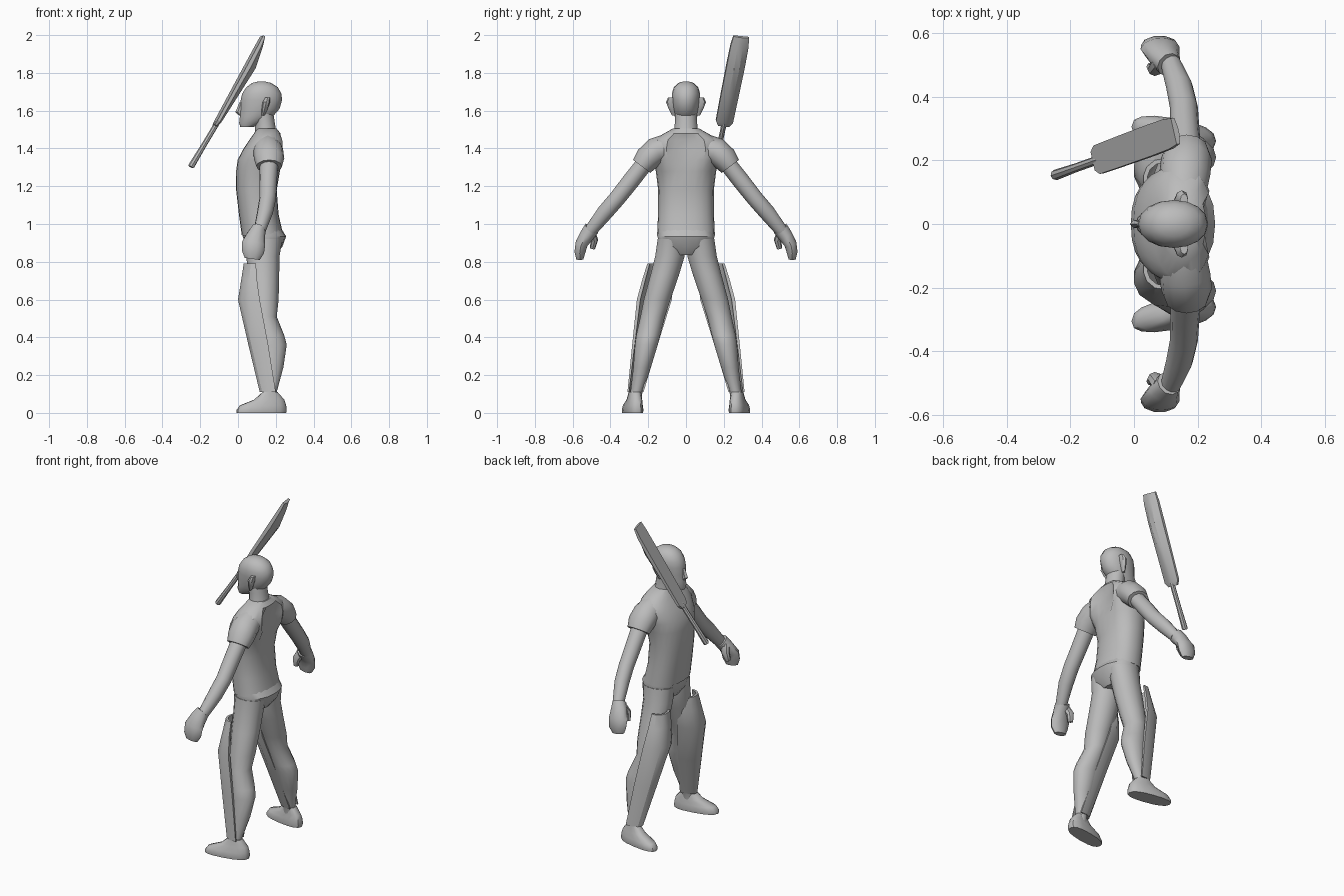
import bpy, bmesh, math
from mathutils import Vector

mat = bpy.data.materials.new("plain_grey")
mat.diffuse_color = (0.5, 0.5, 0.5, 1)


def loft(name, rings, angle=40, closed=True):
    """Skin a list of point rings and cap both ends."""
    bm = bmesh.new()
    vs = [[bm.verts.new(p) for p in r] for r in rings]
    n = len(vs[0])
    for a, b in zip(vs, vs[1:]):
        for i in range(n if closed else n - 1):
            j = (i + 1) % n
            bm.faces.new((a[i], a[j], b[j], b[i]))
    if closed:
        bm.faces.new(vs[0])
        bm.faces.new(vs[-1])
    bmesh.ops.recalc_face_normals(bm, faces=bm.faces)
    me = bpy.data.meshes.new(name)
    bm.to_mesh(me)
    bm.free()
    me.materials.append(mat)
    me.shade_smooth()
    me.set_sharp_from_angle(angle=math.radians(angle))
    ob = bpy.data.objects.new(name, me)
    bpy.context.collection.objects.link(ob)
    return ob


def oval(x0, x1, y0, y1, z, n=14, power=2.0, slope=0.0, s=1):
    """Level ring between x0..x1 and y0..y1; slope turns it outward to the front."""
    pts = []
    for i in range(n):
        a = 2 * math.pi * i / n
        c, d = math.cos(a), math.sin(a)
        e = 2 / power
        x = (x0 + x1) / 2 + (x1 - x0) / 2 * math.copysign(abs(c) ** e, c)
        y = (y0 + y1) / 2 + (y1 - y0) / 2 * math.copysign(abs(d) ** e, d)
        pts.append(Vector((x, s * (y + slope * (0.2 - x)), z)))
    return pts


def tube(name, path, s=1, n=12):
    """Limb along a path of (x, y, z, radius in x, radius across)."""
    pos = [Vector((p[0], s * p[1], p[2])) for p in path]
    rings = []
    for i, p in enumerate(path):
        t = (pos[min(i + 1, len(pos) - 1)] - pos[max(i - 1, 0)]).normalized()
        u = Vector((1, 0, 0))
        u = (u - t * u.dot(t)).normalized()
        v = t.cross(u)
        rings.append([pos[i] + u * p[3] * math.cos(a) + v * p[4] * math.sin(a)
                      for a in (2 * math.pi * k / n for k in range(n))])
    return loft(name, rings)


# Shirt body: front x, back x, half width, height; hollow between shoulder blades
rings = []
for x0, x1, w, z in [(.02, .24, .153, .94), (.005, .215, .148, 1.05), (-.01, .205, .147, 1.18),
                     (-.01, .222, .16, 1.28), (-.002, .248, .175, 1.34), (.03, .25, .19, 1.40),
                     (.06, .245, .175, 1.445), (.085, .225, .115, 1.48), (.10, .205, .07, 1.505)]:
    r = oval(x0, x1, -w, w, z, n=24, power=2.3)
    for p in r:
        if 1.32 < z < 1.46 and p.x > .16 and abs(p.y) < .07:
            p.x -= .03
    rings.append(r)
loft("shirt", rings)

# Hips
loft("hips", [oval(x0, x1, -w, w, z, 18, 2.3) for x0, x1, w, z in
              [(.03, .22, .14, .99), (.025, .255, .153, .935), (.04, .235, .14, .88),
               (.07, .20, .07, .835)]])

# Neck, head and nose
tube("neck", [(.15, 0, 1.46, .06, .07), (.145, 0, 1.50, .055, .062),
              (.14, 0, 1.55, .052, .058), (.13, 0, 1.60, .055, .058)])
loft("head", [oval(x0, x1, -w, w, z, 16, 2.1) for x0, x1, w, z in
              [(.012, .08, .03, 1.513), (.006, .13, .046, 1.535), (.01, .185, .06, 1.57),
               (.012, .22, .069, 1.61), (.014, .233, .075, 1.655), (.022, .23, .075, 1.69),
               (.045, .21, .064, 1.725), (.075, .175, .04, 1.747), (.11, .14, .012, 1.755)]])
loft("nose", [oval(x0, .04, -w, w, z, 6) for x0, w, z in
              [(.005, .012, 1.575), (-.014, .014, 1.592), (.008, .007, 1.645)]])

for s, side in ((1, "left"), (-1, "right")):
    # Ear
    loft(side + "_ear", [oval(x0, x1, .055, y1, z, 8, s=s) for x0, x1, y1, z in
                         [(.125, .14, .075, 1.575), (.125, .155, .09, 1.605),
                          (.13, .17, .106, 1.645), (.145, .17, .095, 1.67)]])
    # Sleeve and arm
    tube(side + "_sleeve", [(.155, .09, 1.41, .07, .07), (.16, .16, 1.385, .08, .073),
                            (.165, .205, 1.345, .08, .068), (.165, .235, 1.305, .068, .057)], s)
    tube(side + "_arm", [(.165, .20, 1.345, .05, .045), (.16, .29, 1.23, .046, .046),
                         (.157, .365, 1.135, .044, .044), (.143, .43, 1.06, .042, .043),
                         (.115, .505, .965, .032, .034)], s)
    # Hand and thumb
    tube(side + "_hand", [(.11, .50, .975, .038, .043), (.095, .525, .94, .05, .04),
                          (.082, .553, .895, .062, .034), (.08, .562, .85, .058, .03),
                          (.075, .562, .815, .04, .02)], s, 10)
    tube(side + "_thumb", [(.085, .505, .955, .03, .025), (.065, .485, .915, .024, .02),
                           (.055, .495, .87, .016, .014)], s, 8)
    # Trouser leg
    loft(side + "_leg", [oval(*r, s=s) for r in
                         [(.04, .235, .0, .152, .92), (.045, .22, .005, .165, .83),
                          (.05, .218, .035, .19, .73), (.065, .215, .08, .225, .60),
                          (.075, .205, .11, .243, .51), (.095, .245, .135, .265, .41),
                          (.10, .258, .148, .272, .36), (.12, .24, .185, .28, .24),
                          (.135, .205, .23, .295, .11), (.135, .205, .235, .295, .07)]])
    # Shoe
    loft(side + "_shoe", [oval(x0, x1, y0, y1, z, 16, 2.5, .17, s) for x0, x1, y0, y1, z in
                          [(-.008, .255, .222, .318, 0), (-.008, .258, .22, .32, .015),
                           (.01, .255, .224, .316, .04), (.085, .245, .23, .305, .07),
                           (.13, .21, .235, .297, .11)]])
    # Leg guard: back x, front x, inner y, outer y, height
    rings = []
    for xb, xf, y0, y1, z in [(.20, .115, .225, .31, .11), (.16, .055, .15, .285, .36),
                              (.115, .0, .075, .26, .60), (.10, .018, .065, .23, .71),
                              (.095, .03, .075, .205, .79)]:
        shape = [(0, 0), (.45, .03), (.85, .2), (1, .4), (1, .6), (.85, .8), (.45, .97), (0, 1)]
        rings.append([Vector((xb + (xf - xb) * d, s * (y0 + (y1 - y0) * w), z)) for d, w in shape])
    # double back on itself for thickness
    for r in rings:
        mid = Vector((r[0].x, (r[0].y + r[-1].y) / 2, r[0].z))
        r += [mid + (p - mid) * .8 for p in reversed(r)]
        r[8].x, r[15].x = r[7].x, r[0].x
    loft(side + "_leg_guard", rings, 30)

# Bat: frame along the blade, across it, and out of its ridged face
heel = Vector((-.12, .2, 1.53))
along = Vector((.25, .092, .462))
across = Vector((-.02, .09, -.009)).normalized()
out = across.cross(along).normalized()
if out.x < 0:
    out = -out
rings = []
for t, w, edge, ridge in [(-.02, .03, .008, .012), (.03, .046, .01, .022), (.35, .048, .012, .034),
                          (.68, .049, .016, .046), (.9, .048, .012, .026), (1.0, .042, .006, .012)]:
    c = heel + along * t
    rings.append([c + across * w * a + out * b for a, b in
                  [(-1, -.006), (1, -.006), (1, edge), (.3, ridge), (-.3, ridge), (-1, edge)]])
loft("bat_blade", rings, 30)
grip = Vector((-.255, .152, 1.305))
rings = []
for t, r in [(0, .014), (.03, .017), (.5, .014), (1.05, .014)]:
    c = grip.lerp(heel, t) + out * .006
    rings.append([c + (across * math.cos(a) + out * math.sin(a)) * r
                  for a in (math.pi * k / 4 for k in range(8))])
loft("bat_handle", rings)
